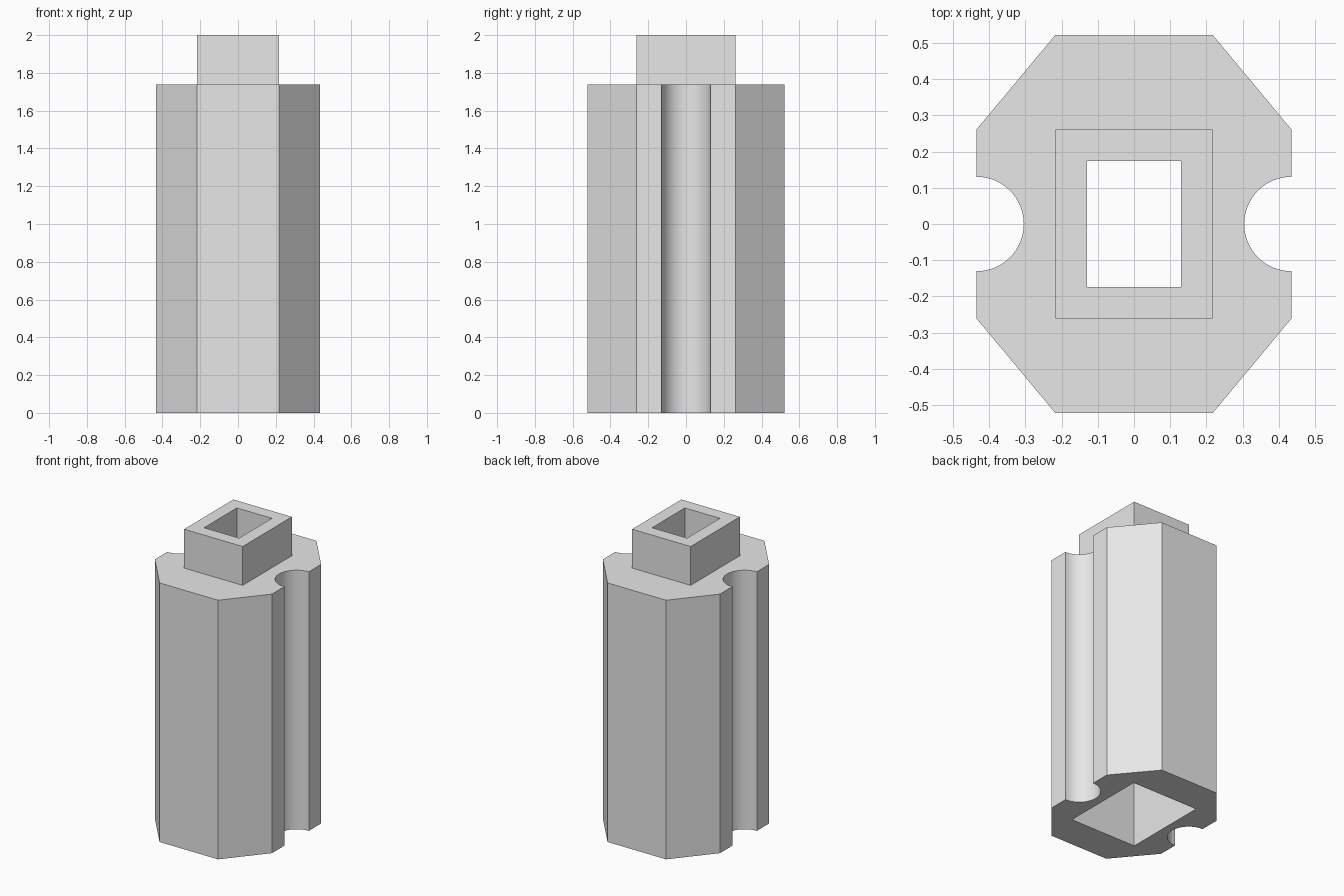
import bpy, bmesh, math

if "Cube" in bpy.data.objects:
    bpy.data.objects.remove(bpy.data.objects["Cube"])

U = 2 / 46            # modelling unit
BODY_TOP = 40 * U

grey = bpy.data.materials.new("light grey")
grey.diffuse_color = (0.8, 0.8, 0.8, 1)
grey.use_nodes = True
grey.node_tree.nodes["Principled BSDF"].inputs["Base Color"].default_value = grey.diffuse_color


def prism(name, outline, z0, z1):
    """Closed prism from a counter-clockwise outline."""
    bm = bmesh.new()
    low = [bm.verts.new((x, y, z0)) for x, y in outline]
    high = [bm.verts.new((x, y, z1)) for x, y in outline]
    bm.faces.new(low[::-1])
    bm.faces.new(high)
    n = len(outline)
    for i in range(n):
        j = (i + 1) % n
        bm.faces.new((low[i], low[j], high[j], high[i]))
    mesh = bpy.data.meshes.new(name)
    bm.to_mesh(mesh)
    bm.free()
    mesh.materials.append(grey)
    obj = bpy.data.objects.new(name, mesh)
    bpy.context.collection.objects.link(obj)
    return obj


def rect(hx, hy):
    return [(-hx, -hy), (hx, -hy), (hx, hy), (-hx, hy)]


def combine(target, tool, operation):
    """Apply a boolean and remove the tool object."""
    bpy.context.view_layer.objects.active = target
    mod = target.modifiers.new(operation.lower(), 'BOOLEAN')
    mod.operation, mod.object, mod.solver = operation, tool, 'EXACT'
    bpy.ops.object.modifier_apply(modifier=mod.name)
    bpy.data.objects.remove(tool, do_unlink=True)


# Eight-sided body with a half-round groove in each side
R, SEG = 3 * U, 32
arc = [(10 * U - R * math.sin(math.pi * i / SEG), -R * math.cos(math.pi * i / SEG))
       for i in range(SEG + 1)]
half = [(5 * U, -12 * U), (10 * U, -6 * U)] + arc + [(10 * U, 6 * U), (5 * U, 12 * U)]
outline = half + [(-x, -y) for x, y in half]
column = prism("column", outline, 0, BODY_TOP)

# Square-cornered post on top
combine(column, prism("post", rect(5 * U, 6 * U), BODY_TOP - U, 2), 'UNION')

# Wide socket from below, narrow shaft through the post
combine(column, prism("socket", rect(0.247, 0.292), -0.1, 1.6), 'DIFFERENCE')
combine(column, prism("shaft", rect(3 * U, 4 * U), 1.5, 2.1), 'DIFFERENCE')

# Smooth grooves, sharp corners
bpy.ops.object.select_all(action='DESELECT')
column.select_set(True)
bpy.context.view_layer.objects.active = column
bpy.ops.object.shade_smooth_by_angle(angle=math.radians(30))
